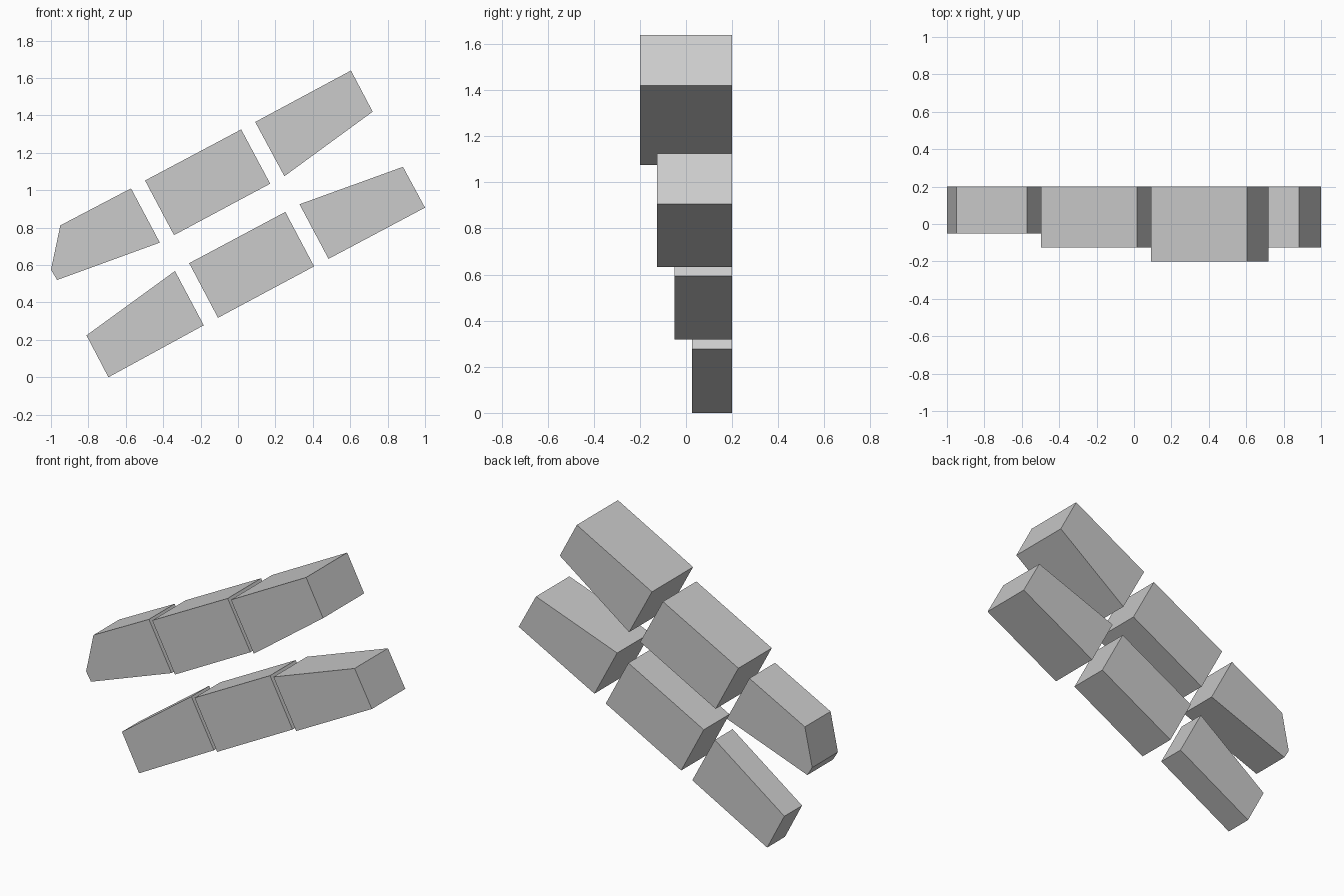
import bpy
import bmesh

if "Cube" in bpy.data.objects:
    bpy.data.objects.remove(bpy.data.objects["Cube"])

grey = bpy.data.materials.new("stone_grey")
grey.diffuse_color = (0.6, 0.6, 0.6, 1)
grey.use_nodes = True
grey.node_tree.nodes["Principled BSDF"].inputs["Base Color"].default_value = grey.diffuse_color

BACK = 0.2  # shared flat back plane


def block(name, front, outline):
    """Extrude an x-z outline from its front plane to the back plane."""
    bm = bmesh.new()
    face = bm.faces.new([bm.verts.new((x, front, z)) for x, z in outline])
    ext = bmesh.ops.extrude_face_region(bm, geom=[face])
    moved = [v for v in ext["geom"] if isinstance(v, bmesh.types.BMVert)]
    bmesh.ops.translate(bm, verts=moved, vec=(0, BACK - front, 0))
    bmesh.ops.recalc_face_normals(bm, faces=bm.faces)
    mesh = bpy.data.meshes.new(name)
    bm.to_mesh(mesh)
    bm.free()
    mesh.materials.append(grey)
    bpy.context.collection.objects.link(bpy.data.objects.new(name, mesh))


# Upper row, stepping forward to the right
block("upper_left_block", -0.05,
      [(-1.0, 0.575), (-0.967, 0.52), (-0.418, 0.72), (-0.572, 1.01), (-0.95, 0.812)])
block("upper_middle_block", -0.125,
      [(-0.342, 0.76), (0.172, 1.035), (0.017, 1.325), (-0.497, 1.052)])
block("upper_right_block", -0.2,
      [(0.248, 1.075), (0.72, 1.42), (0.604, 1.64), (0.092, 1.365)])

# Lower row
block("lower_left_block", 0.027,
      [(-0.693, 0.0), (-0.183, 0.278), (-0.337, 0.568), (-0.81, 0.224)])
block("lower_middle_block", -0.05,
      [(-0.107, 0.318), (0.407, 0.593), (0.253, 0.884), (-0.261, 0.61)])
block("lower_right_block", -0.125,
      [(0.484, 0.633), (1.0, 0.907), (0.882, 1.125), (0.329, 0.925)])
